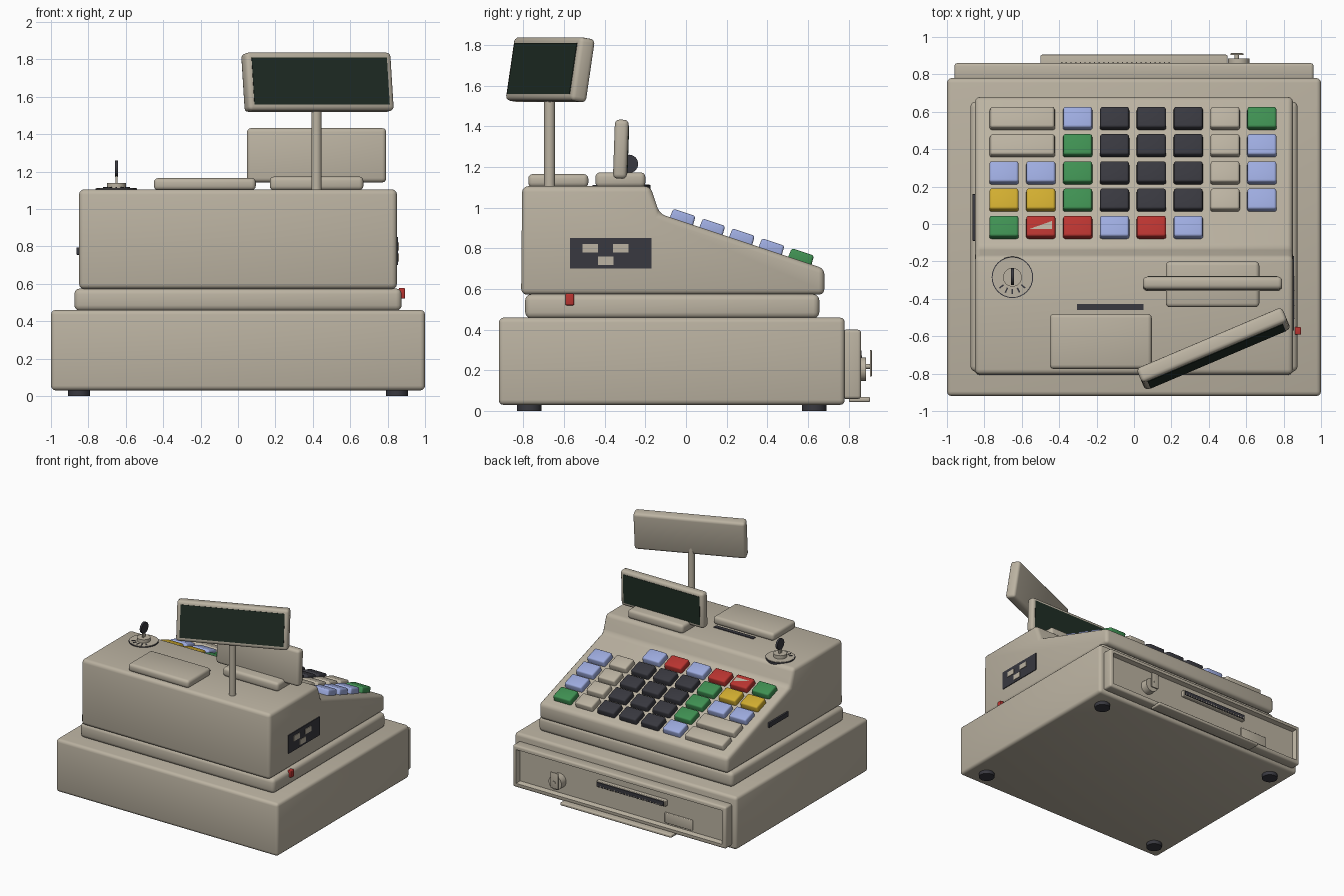
import bpy, bmesh, math
from mathutils import Matrix, Vector

cube = bpy.data.objects.get("Cube")
if cube:
    bpy.data.objects.remove(cube, do_unlink=True)


def material(name, rgb):
    m = bpy.data.materials.new(name)
    m.use_nodes = True
    m.diffuse_color = (*rgb, 1)
    m.node_tree.nodes["Principled BSDF"].inputs["Base Color"].default_value = (*rgb, 1)
    return m


BEIGE = material("beige plastic", (0.50, 0.45, 0.36))
DARK = material("charcoal plastic", (0.04, 0.04, 0.05))
SCREEN = material("dark green glass", (0.014, 0.026, 0.018))
BLUE = material("pale blue", (0.34, 0.41, 0.74))
GREEN = material("green", (0.05, 0.28, 0.085))
RED = material("red", (0.49, 0.035, 0.03))
YELLOW = material("yellow", (0.64, 0.42, 0.03))


def finish(bm, name, mat, bevel=0.0, matrix=None):
    if bevel:
        bmesh.ops.bevel(bm, geom=bm.edges[:], offset=bevel, segments=3,
                        profile=0.5, affect='EDGES', clamp_overlap=True)
    if matrix is not None:
        bm.transform(matrix)
    bmesh.ops.recalc_face_normals(bm, faces=bm.faces[:])
    mesh = bpy.data.meshes.new(name)
    bm.to_mesh(mesh)
    bm.free()
    mesh.materials.append(mat)
    mesh.shade_smooth()
    mesh.set_sharp_from_angle(angle=math.radians(40))
    ob = bpy.data.objects.new(name, mesh)
    bpy.context.scene.collection.objects.link(ob)
    return ob


def box(name, x, y, z, mat, bevel=0.0, matrix=None, taper=1.0):
    """Box from (low, high) pairs; taper shrinks its top."""
    bm = bmesh.new()
    bmesh.ops.create_cube(bm, size=1)
    for v in bm.verts:
        k = taper if v.co.z > 0 else 1.0
        v.co = Vector([(a + b) / 2 + c * (b - a) * s for (a, b), c, s
                       in zip((x, y, z), v.co, (k, k, 1))])
    return finish(bm, name, mat, bevel, matrix)


def cylinder(name, centre, radius, depth, mat, axis='Z', segments=32):
    bm = bmesh.new()
    bmesh.ops.create_cone(bm, cap_ends=True, segments=segments, radius1=radius,
                          radius2=radius, depth=depth)
    turn = {'Z': Matrix(), 'X': Matrix.Rotation(math.pi / 2, 4, 'Y'),
            'Y': Matrix.Rotation(math.pi / 2, 4, 'X')}[axis]
    return finish(bm, name, mat, 0, Matrix.Translation(centre) @ turn)


def prism(name, points, x0, x1, mat, bevel=0.0, matrix=None):
    """Extrude a (y, z) outline along x."""
    bm = bmesh.new()
    face = bm.faces.new([bm.verts.new((x0, y, z)) for y, z in points])
    new = bmesh.ops.extrude_face_region(bm, geom=[face])["geom"]
    for v in new:
        if isinstance(v, bmesh.types.BMVert):
            v.co.x = x1
    bmesh.ops.recalc_face_normals(bm, faces=bm.faces[:])
    return finish(bm, name, mat, bevel, matrix)


# Cash drawer housing, feet and plinth
box("drawer_housing", (-1, 1), (-0.92, 0.78), (0.03, 0.46), BEIGE, 0.025)
for x in (-0.85, 0.85):
    for y in (-0.77, 0.63):
        cylinder("foot", (x, y, 0.018), 0.06, 0.036, DARK)
box("plinth", (-0.875, 0.875), (-0.79, 0.655), (0.455, 0.575), BEIGE, 0.03)

# Drawer front with a recessed panel
bm = bmesh.new()
bmesh.ops.create_cube(bm, size=1)
bm.transform(Matrix.Translation((0, 0.815, 0.23)) @ Matrix.Diagonal((1.92, 0.09, 0.34, 1)))
bmesh.ops.bevel(bm, geom=bm.edges[:], offset=0.015, segments=3, profile=0.5, affect='EDGES')
bm.normal_update()
panel = max((f for f in bm.faces if f.normal.y > 0.99), key=lambda f: f.calc_area())
bmesh.ops.inset_region(bm, faces=[panel], thickness=0.025)
bmesh.ops.inset_region(bm, faces=[panel], thickness=0.015)
bmesh.ops.translate(bm, verts=panel.verts[:], vec=(0, -0.035, 0))
finish(bm, "drawer_front", BEIGE)

# Drawer fittings
box("drawer_pull", (-0.5, 0.5), (0.80, 0.905), (0.045, 0.07), BEIGE, 0.008)
box("slot_frame", (-0.41, 0.21), (0.80, 0.855), (0.255, 0.305), BEIGE, 0.006)
box("slot", (-0.40, 0.20), (0.82, 0.862), (0.262, 0.298), DARK)
for i in range(24):
    x = -0.39 + i * 0.025
    box("slot_tooth", (x, x + 0.007), (0.84, 0.865), (0.262, 0.274), BEIGE)
box("label_plate", (-0.64, -0.39), (0.81, 0.835), (0.115, 0.20), BEIGE, 0.006)
cylinder("drawer_lock", (0.56, 0.85, 0.205), 0.058, 0.07, BEIGE, 'Y')
cylinder("drawer_key_shank", (0.55, 0.89, 0.22), 0.012, 0.05, BEIGE, 'Y')
box("drawer_key_bow", (0.515, 0.585), (0.903, 0.913), (0.17, 0.30), BEIGE, 0.004)

# Main body, sloped towards the keys
prism("body", [(-0.81, 0.572), (0.68, 0.572), (0.68, 0.70), (-0.13, 0.97),
               (-0.175, 1.105), (-0.805, 1.105)], -0.85, 0.85, BEIGE, 0.028)

# Keyboard, laid out from the far edge of the slope up to the top
SLOPE = math.atan2(0.27, 0.81)
COLOURS = {'W': BEIGE, 'w': BEIGE, 'B': BLUE, 'G': GREEN, 'K': DARK, 'R': RED, 'Y': YELLOW}
ROWS = ["W.BKKKwG", "W.GKKKwB", "BBGKKKwB", "YYGKKKwB", "GRRBRB.."]


def on_slope(x, y):
    z = 0.97 - (y + 0.13) / 3
    return Matrix.Translation((x, y, z)) @ Matrix.Rotation(-SLOPE, 4, 'X')


for r, row in enumerate(ROWS):
    for c, letter in enumerate(row):
        if letter == '.':
            continue
        x, y, half = -0.695 + c * 0.197, 0.56 - r * 0.1455, 0.08
        if letter == 'W':
            x, half = x + 0.0985, 0.178
        box("key", (-half, half), (-0.061, 0.061), (-0.02, 0.045), COLOURS[letter],
            0.012, on_slope(x, y), 0.95)

# Wedge mark on one red key
bm = bmesh.new()
bm.faces.new([bm.verts.new(p) for p in ((-0.06, -0.02, 0.047), (0.06, -0.02, 0.047),
                                       (0.06, 0.025, 0.047))])
finish(bm, "key_wedge_mark", BEIGE, 0, on_slope(-0.498, -0.022))

# Side socket panel, side slot and red switch
box("socket_panel", (0.84, 0.856), (-0.57, -0.17), (0.70, 0.85), DARK)
for y, z in ((-0.47, 0.80), (-0.32, 0.80), (-0.395, 0.74)):
    box("socket", (0.85, 0.861), (y - 0.038, y + 0.038), (z - 0.021, z + 0.021), BEIGE)
box("side_slot", (-0.864, -0.84), (-0.09, 0.16), (0.755, 0.795), DARK, 0.004)
box("power_switch", (0.86, 0.893), (-0.592, -0.55), (0.52, 0.578), RED, 0.006)

# Printer cover and paper slot
box("printer_cover", (-0.45, 0.095), (-0.775, -0.48), (1.10, 1.165), BEIGE, 0.022)
box("paper_slot", (-0.305, 0.05), (-0.46, -0.428), (1.09, 1.111), DARK)

# Mode lock with its dial marks and key
LOCK = Vector((-0.65, -0.285, 1.1))
cylinder("lock_rim", LOCK, 0.111, 0.02, DARK)
cylinder("lock_dial", LOCK, 0.106, 0.026, BEIGE)
cylinder("lock_barrel", LOCK + Vector((0, 0, 0.02)), 0.05, 0.04, BEIGE)
for i in range(5):
    turn = Matrix.Translation(LOCK) @ Matrix.Rotation(math.radians(-140 + 25 * i), 4, 'Z')
    box("dial_mark", (0.062, 0.09), (-0.004, 0.004), (0.01, 0.016), DARK, 0, turn)
box("lock_key_shank", (-0.656, -0.644), (-0.30, -0.27), (1.13, 1.19), BEIGE)
cylinder("lock_key_bow", LOCK + Vector((0, 0.005, 0.115)), 0.045, 0.016, DARK, 'X')


def display(name, centre, size, margin, turn, tilt, side):
    """Tilted housing with a screen on its -y (side -1) or +y (side 1) face."""
    w, d, h = (s / 2 for s in size)
    m = (Matrix.Translation(centre) @ Matrix.Rotation(math.radians(turn), 4, 'Z')
         @ Matrix.Rotation(math.radians(tilt), 4, 'X'))
    box(name + "_housing", (-w, w), (-d, d), (-h, h), BEIGE, 0.022, m)
    ys = sorted((side * (d - 0.005), side * (d + 0.003)))
    box(name + "_screen", (margin - w, w - margin), ys, (margin - h, h - margin), SCREEN, 0, m)


# Operator display on its base
box("operator_display_base", (0.17, 0.67), (-0.445, -0.20), (1.10, 1.173), BEIGE, 0.022)
display("operator_display", (0.42, -0.32, 1.287), (0.745, 0.068, 0.29), 0.028, 0, -2, 1)

# Customer display on its pole
cylinder("display_pole", (0.42, -0.67, 1.34), 0.027, 0.52, BEIGE)
display("customer_display", (0.425, -0.667, 1.677), (0.845, 0.085, 0.315), 0.03, 23, -9, -1)
